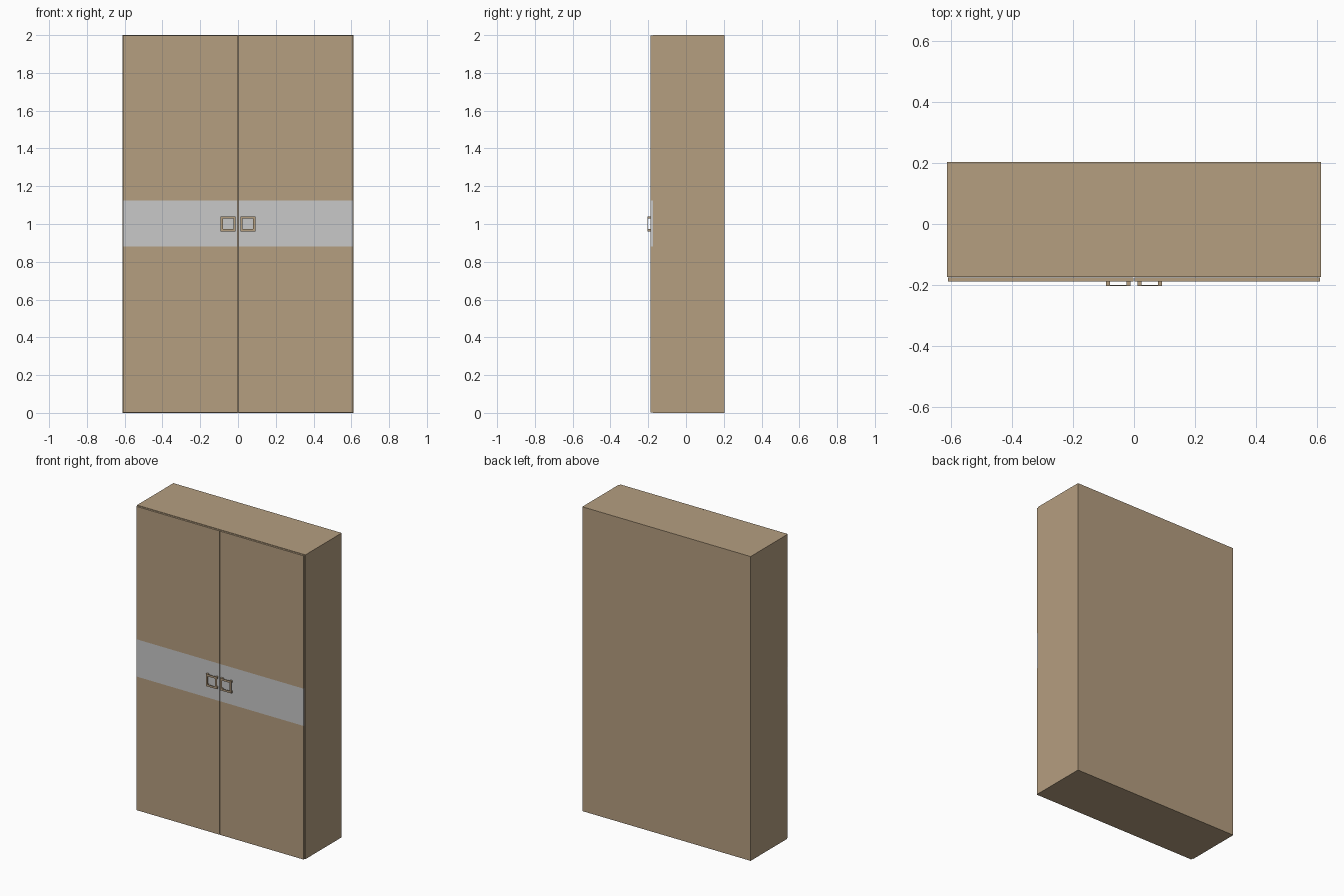
import bpy, bmesh
from mathutils import Vector

if "Cube" in bpy.data.objects:
    bpy.data.objects.remove(bpy.data.objects["Cube"])


def material(name, color):
    m = bpy.data.materials.new(name)
    m.diffuse_color = (*color, 1)
    m.use_nodes = True
    m.node_tree.nodes["Principled BSDF"].inputs["Base Color"].default_value = m.diffuse_color
    return m


WOOD = material("tan_wood", (0.462, 0.342, 0.216))
GREY = material("light_grey", (0.578, 0.578, 0.578))


def add_box(bm, lo, hi):
    lo, hi = Vector(lo), Vector(hi)
    verts = bmesh.ops.create_cube(bm, size=1)["verts"]
    for v in verts:
        v.co = (lo + hi) / 2 + v.co * (hi - lo)


def finish(bm, name, mats):
    me = bpy.data.meshes.new(name)
    bm.to_mesh(me)
    bm.free()
    for m in mats:
        me.materials.append(m)
    ob = bpy.data.objects.new(name, me)
    bpy.context.collection.objects.link(ob)
    return ob


# Cabinet body
bm = bmesh.new()
add_box(bm, (-0.612, -0.174, 0), (0.612, 0.203, 2))
finish(bm, "cabinet_body", [WOOD])

BAND = (0.88, 1.125)
for side, s in (("left", -1), ("right", 1)):
    # Door, cut at the band heights and coloured by height
    bm = bmesh.new()
    xs = sorted((s * 0.0015, s * 0.608))
    add_box(bm, (xs[0], -0.188, 0.002), (xs[1], -0.1755, 1.998))
    for z in BAND:
        bmesh.ops.bisect_plane(bm, geom=bm.verts[:] + bm.edges[:] + bm.faces[:],
                               plane_co=(0, 0, z), plane_no=(0, 0, 1))
    for f in bm.faces:
        f.material_index = int(BAND[0] < f.calc_center_median().z < BAND[1])
    finish(bm, side + "_door", [WOOD, GREY])

    # Square handle: thin front frame carried on four corner posts
    bm = bmesh.new()
    cx, cz, r, t = s * 0.052, 1.001, 0.04, 0.013
    y0, y1, y2 = -0.203, -0.2, -0.188
    for k in (-1, 1):
        x = sorted((cx + k * r, cx + k * (r - t)))
        z = sorted((cz + k * r, cz + k * (r - t)))
        add_box(bm, (x[0], y0, cz - r), (x[1], y1, cz + r))
        add_box(bm, (cx - r + t, y0, z[0]), (cx + r - t, y1, z[1]))
        for j in (-1, 1):
            pz = sorted((cz + j * r, cz + j * (r - t)))
            add_box(bm, (x[0], y1, pz[0]), (x[1], y2, pz[1]))
    finish(bm, side + "_handle", [WOOD])
